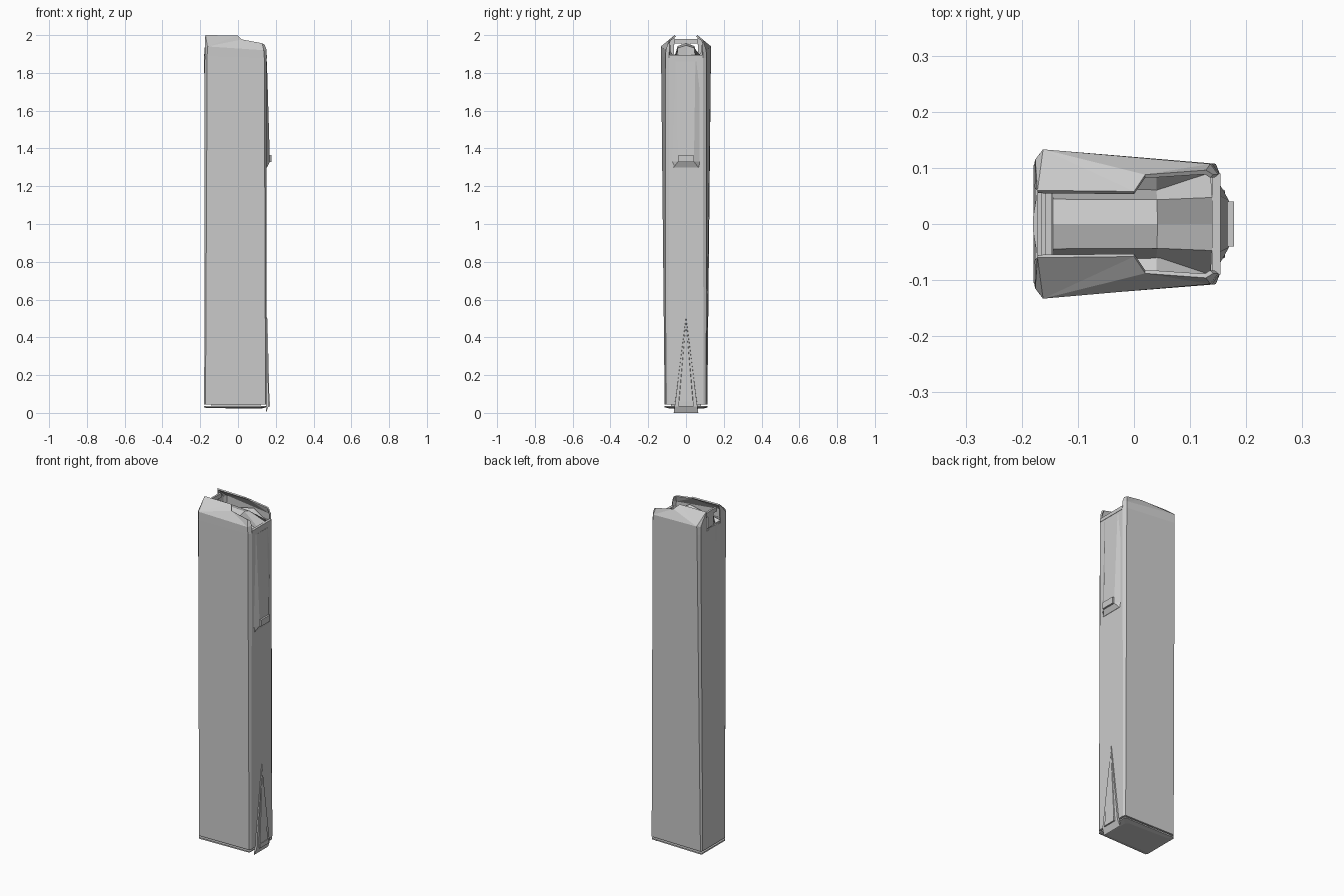
import bpy


def make(name, verts, faces, thickness=0):
    """Flat-shaded mesh object with an optional inward wall thickness."""
    me = bpy.data.meshes.new(name)
    me.from_pydata(verts, [], faces)
    ob = bpy.data.objects.new(name, me)
    bpy.context.collection.objects.link(ob)
    if thickness:
        mod = ob.modifiers.new("wall", 'SOLIDIFY')
        mod.thickness = thickness
        mod.offset = -1
    return ob


def loft(name, rings, thickness=0, skip=(), caps=True, closed=True):
    """Skin rings of equal point count; skip lists (ring, side) quads left open."""
    n = len(rings[0])
    verts = [p for r in rings for p in r]
    faces = []
    for i in range(len(rings) - 1):
        for j in range(n if closed else n - 1):
            if (i, j) not in skip:
                k = (j + 1) % n
                faces.append((i*n + j, i*n + k, (i+1)*n + k, (i+1)*n + j))
    if caps:
        last = (len(rings) - 1) * n
        faces.append(tuple(reversed(range(n))))
        faces.append(tuple(range(last, last + n)))
    return make(name, verts, faces, thickness)


def mirrored(half):
    """Mirror a half ring (y >= 0, front to back) and return it anticlockwise."""
    return half + [(x, -y, z) for x, y, z in reversed(half)]


def box(name, x0, x1, y, z0, z1):
    return loft(name, [[(x1, -y, z), (x1, y, z), (x0, y, z), (x0, -y, z)] for z in (z0, z1)])


# Hollow tapered body: front corner chamfer, flat sides, back corner chamfer
body_rings = [
    mirrored([(0.152, 0.092, 0.045), (0.146, 0.107, 0.045),
              (-0.172, 0.113, 0.045), (-0.179, 0.102, 0.045)]),
    mirrored([(0.152, 0.09, 1.88), (0.139, 0.108, 1.88),
              (-0.163, 0.132, 1.89), (-0.176, 0.115, 1.89)]),
]
loft("magazine_body", body_rings, thickness=0.012, caps=False)

# Bent feed lips, one strip per side: wall, shoulder, inner edge
for s, side in ((1, "left"), (-1, "right")):
    base = [(0.152, 0.09, 1.88), (0.139, 0.108, 1.88), (-0.163, 0.132, 1.89), (-0.176, 0.115, 1.89)]
    shoulder = [(0.150, 0.088, 1.925), (0.136, 0.107, 1.92), (-0.162, 0.133, 1.94), (-0.176, 0.115, 1.935)]
    edge = [(0.141, 0.088, 1.95), (0.128, 0.096, 1.957), (0.02, 0.088, 1.977),
            (0.0, 0.058, 1.998), (-0.172, 0.06, 2.0)]
    verts = [(x, s * y, z) for x, y, z in base + shoulder + edge]
    faces = [(0, 1, 5, 4), (1, 2, 6, 5), (2, 3, 7, 6), (4, 5, 9, 8),
             (5, 10, 9), (5, 6, 10), (6, 11, 10), (6, 12, 11), (6, 7, 12)]
    if s < 0:
        faces = [tuple(reversed(f)) for f in faces]
    make("feed_lip_" + side, verts, faces, thickness=0.008)
    # Triangular web closing the back corner under the lip
    web = [(-0.176, s*0.115, 1.89), (-0.176, s*0.115, 1.935), (-0.173, s*0.06, 2.0), (-0.177, s*0.065, 1.89)]
    make("back_web_" + side, web, [(0, 1, 2, 3) if s < 0 else (3, 2, 1, 0)], thickness=0.006)

# Front rim around the feed opening
loft("front_rim", [[(0.139, -0.09, z), (0.154, -0.09, z), (0.154, 0.09, z), (0.139, 0.09, z)]
                   for z in (1.875, 1.895)])

# Folded follower: creased deck and two sloping front facets
ys = (-0.056, -0.04, 0.0, 0.04, 0.056)
deck = [[(x, y, z + dz) for y, dz in zip(ys, (-0.07, -0.012, 0, -0.012, -0.07))]
        for x, z in ((-0.145, 1.95), (0.04, 1.94))]
deck.append([(0.137, y, z) for y, z in
             ((-0.088, 1.87), (-0.045, 1.89), (0, 1.86), (0.045, 1.89), (0.088, 1.87))])
loft("follower_deck", deck, thickness=0.006, caps=False, closed=False)
for s in (1, -1):
    make("follower_side_fold", [(0.04, s*0.056, 1.87), (0.04, s*0.09, 1.93), (0.137, s*0.088, 1.87),
                                (-0.145, s*0.056, 1.88), (-0.145, s*0.11, 1.88)],
         [(0, 1, 2), (0, 3, 4, 1)])
box("follower_back_lip", -0.158, -0.147, 0.06, 1.955, 1.98)
box("follower_back_post", -0.158, -0.147, 0.025, 1.82, 1.957)

# Shallow arched back stop
loft("back_ridge", [mirrored([(-0.172, 0.06, z), (-0.180, 0.012, z)]) for z in (1.80, 1.90)])

# Raised front rib that fades into the body toward the top, with catch tab
loft("front_rib", [
    [(0.145, -0.07, 1.30), (0.154, -0.065, 1.30), (0.154, 0.065, 1.30), (0.145, 0.07, 1.30)],
    [(0.145, -0.085, 1.33), (0.169, -0.042, 1.33), (0.169, 0.042, 1.33), (0.145, 0.085, 1.33)],
    [(0.145, -0.085, 1.86), (0.153, -0.05, 1.86), (0.153, 0.05, 1.86), (0.145, 0.085, 1.86)],
])
box("catch_tab", 0.16, 0.178, 0.04, 1.328, 1.365)

# Slim slot mark near the top of the front
loft("front_slot", [[(0.150, -0.07, z), (0.1535, -0.07, z), (0.1535, -0.067, z), (0.150, -0.067, z)]
                    for z in (1.81, 1.84)])

# Tall triangular front spur: wide outer wedge and raised inner panel
make("spur_wedge", [(0.150, 0, 0.51), (0.148, -0.065, 0.0), (0.148, 0.065, 0.0),
                    (0.155, 0, 0.50), (0.162, -0.06, 0.035), (0.162, 0.06, 0.035)],
     [(0, 1, 4, 3), (0, 3, 5, 2), (1, 2, 5, 4), (3, 4, 5), (0, 2, 1)])
make("spur_panel", [(0.154, 0, 0.49), (0.158, -0.042, 0.035), (0.158, 0.042, 0.035),
                    (0.156, 0, 0.48), (0.167, -0.038, 0.04), (0.167, 0.038, 0.04)],
     [(0, 1, 4, 3), (0, 3, 5, 2), (1, 2, 5, 4), (3, 4, 5), (0, 2, 1)])
box("spur_latch", 0.16, 0.170, 0.04, 0.035, 0.06)

# Floor plate with bevelled underside, just below the body
loft("floor_plate", [
    mirrored([(0.12, 0.07, 0.022), (0.10, 0.085, 0.022), (-0.15, 0.09, 0.026), (-0.16, 0.08, 0.026)]),
    mirrored([(0.150, 0.098, 0.03), (0.144, 0.108, 0.03), (-0.172, 0.113, 0.028), (-0.179, 0.105, 0.028)]),
    mirrored([(0.150, 0.098, 0.037), (0.144, 0.108, 0.037), (-0.172, 0.113, 0.036), (-0.179, 0.105, 0.036)]),
])
# Inner floor tongue tying the plate to the body
box("floor_tongue", -0.14, 0.12, 0.08, 0.034, 0.06)
